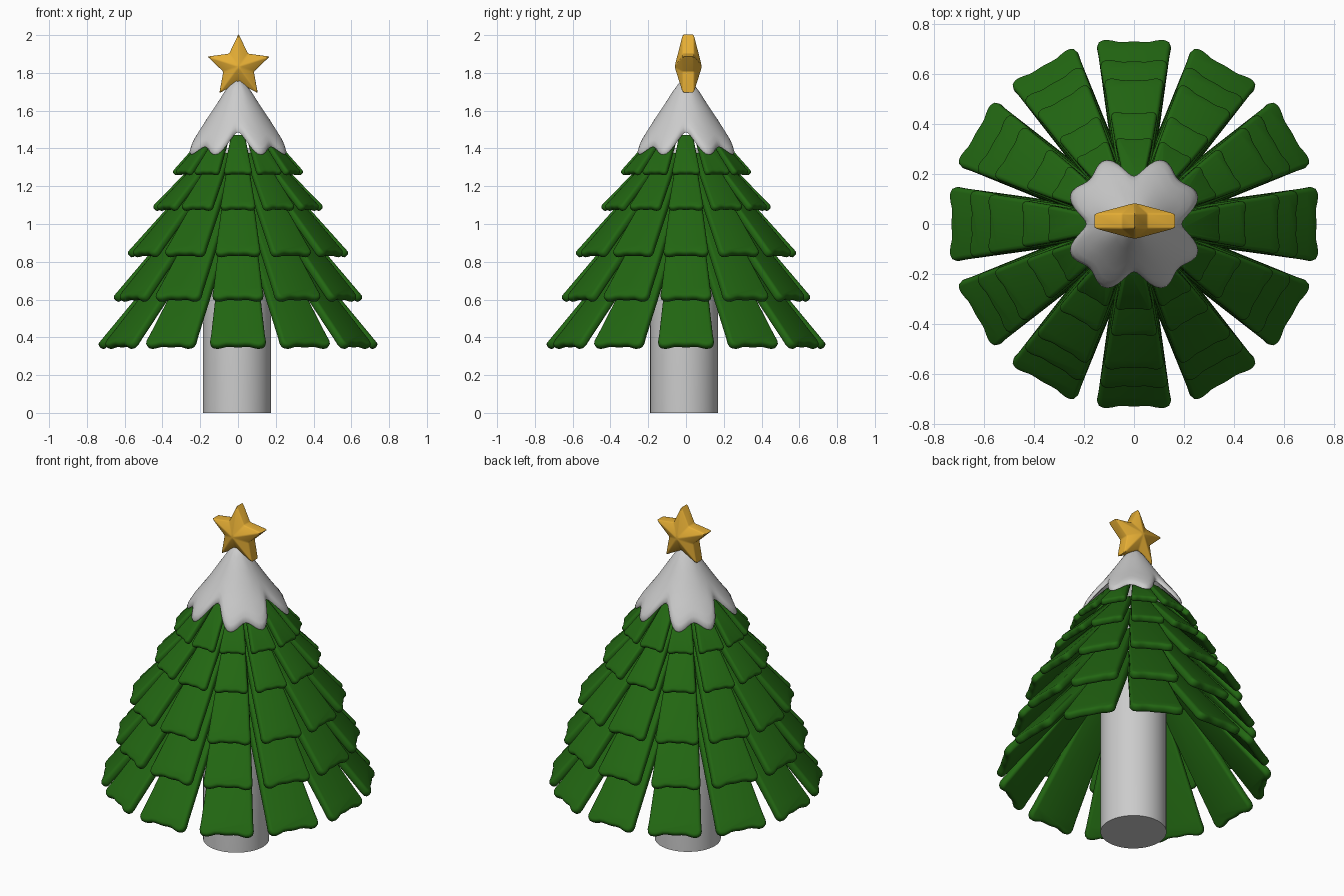
import bpy, bmesh
from math import sin, cos, pi, atan2, hypot, radians

if "Cube" in bpy.data.objects:
    bpy.data.objects.remove(bpy.data.objects["Cube"])


def material(name, rgb):
    m = bpy.data.materials.new(name)
    m.diffuse_color = (*rgb, 1)
    m.use_nodes = True
    m.node_tree.nodes["Principled BSDF"].inputs["Base Color"].default_value = m.diffuse_color
    return m


green = material("green", (0.016, 0.135, 0.006))
gold = material("gold", (0.78, 0.42, 0.035))


def finish(name, bm, mat=None, angle=40):
    bmesh.ops.recalc_face_normals(bm, faces=bm.faces)
    me = bpy.data.meshes.new(name)
    bm.to_mesh(me)
    bm.free()
    ob = bpy.data.objects.new(name, me)
    bpy.context.collection.objects.link(ob)
    if mat:
        me.materials.append(mat)
    bpy.ops.object.select_all(action='DESELECT')
    ob.select_set(True)
    bpy.context.view_layer.objects.active = ob
    bpy.ops.object.shade_smooth_by_angle(angle=radians(angle))
    return ob


def bridge(bm, a, b):
    n = len(a)
    for i in range(n):
        j = (i + 1) % n
        bm.faces.new((a[i], a[j], b[j], b[i]))


# Trunk: straight below, narrowing inside the branches
bm = bmesh.new()
rings = [[bm.verts.new((r * cos(2 * pi * i / 48) - 0.005, r * sin(2 * pi * i / 48) - 0.01, z))
          for i in range(48)] for r, z in [(0.18, 0), (0.18, 0.95), (0.13, 1.4)]]
for a, b in zip(rings, rings[1:]):
    bridge(bm, a, b)
bm.faces.new(rings[0])
bm.faces.new(rings[-1])
finish("trunk", bm)

# Branch tiers: rings of twelve sloping slabs with scalloped tips
HALF_TIP = [(0.96, 0.55), (1.0, 0.25), (0.97, 0.11), (0.87, 0.02), (0.72, 0.0),
            (0.57, 0.035), (0.42, 0.085), (0.25, 0.09), (0.12, 0.075)]


def branch_tier(name, tip_r, tip_z, in_r, in_z, w, root_r, thick):
    slope = atan2(in_z - tip_z, tip_r - in_r)
    length = (tip_r - root_r) / cos(slope)
    half = [(0.5 * w, length)] + [(u * w, v * w) for u, v in HALF_TIP]
    outline = half + [(0, 0.07 * w)] + [(-u, v) for u, v in reversed(half)]
    bm = bmesh.new()
    rims = []
    for k in range(12):
        t = k * pi / 6

        def place(u, v, n):
            r = tip_r - v * cos(slope) - n * sin(slope)
            z = tip_z + v * sin(slope) - n * cos(slope)
            return (r * cos(t) - u * sin(t), r * sin(t) + u * cos(t), z)

        top = [bm.verts.new(place(u, v, 0)) for u, v in outline]
        low = [bm.verts.new(place(u, v, thick)) for u, v in outline]
        for f in (bm.faces.new(top), bm.faces.new(low)):
            rims += list(f.edges)
        bridge(bm, top, low)
    bmesh.ops.recalc_face_normals(bm, faces=bm.faces)
    bmesh.ops.bevel(bm, geom=rims, offset=thick * 0.38, segments=3, profile=0.5,
                    affect='EDGES', clamp_overlap=True)
    finish(name, bm, green, 50)


TIERS = [  # tip radius, tip z, inner point r and z, half width, root radius, thickness
    (0.745, 0.360, 0.53, 0.62, 0.148, 0.20, 0.045),
    (0.665, 0.610, 0.47, 0.84, 0.135, 0.19, 0.045),
    (0.590, 0.845, 0.37, 1.09, 0.119, 0.18, 0.042),
    (0.455, 1.090, 0.27, 1.28, 0.092, 0.17, 0.038),
    (0.350, 1.275, 0.23, 1.41, 0.073, 0.17, 0.034),
]
for i, args in enumerate(TIERS):
    branch_tier(f"branch_tier_{i + 1}", *args)

# Snow cap: cone with a wavy, drooping hem
PROFILE = [(0, 1.765), (0.03, 1.755), (0.065, 1.71), (0.125, 1.615),
           (0.19, 1.52), (0.24, 1.455), (0.275, 1.405), (0.32, 1.36)]


def snow_z(r):
    for (r0, z0), (r1, z1) in zip(PROFILE, PROFILE[1:]):
        if r <= r1:
            return z0 + (z1 - z0) * (r - r0) / (r1 - r0)
    return PROFILE[-1][1]


bm = bmesh.new()
N = 96
hem = []
for i in range(N):
    t = 2 * pi * i / N
    hem.append(0.25 - 0.028 * cos(8 * t) - 0.03 * cos(4 * t))
rings = []
for s, drop in [(0.1, 0), (0.22, 0), (0.38, 0), (0.55, 0), (0.72, 0), (0.88, 0), (0.96, 0.005),
                (1.0, 0.02), (0.98, 0.037), (0.92, 0.042), (0.6, 0.045), (0.2, 0.05)]:
    ring = []
    for i in range(N):
        t = 2 * pi * i / N
        r = s * hem[i]
        ring.append(bm.verts.new((r * cos(t), r * sin(t), snow_z(r) - drop)))
    rings.append(ring)
for a, b in zip(rings, rings[1:]):
    bridge(bm, a, b)
tip = bm.verts.new((0, 0, 1.765))
inner = bm.verts.new((0, 0, 1.70))
for i in range(N):
    j = (i + 1) % N
    bm.faces.new((tip, rings[0][i], rings[0][j]))
    bm.faces.new((inner, rings[-1][j], rings[-1][i]))
finish("snow_cap", bm, None, 70)

# Star: faceted on both sides, with a thick rim and softened edges
bm = bmesh.new()
cy, cz = 0.012, 1.833
rims = []
for side in (-1, 1):
    rim = []
    for i in range(10):
        r = 0.173 if i % 2 == 0 else 0.085
        a = pi / 2 + i * pi / 5
        rim.append(bm.verts.new((r * cos(a) + 0.003, cy + side * 0.03, cz + r * sin(a))))
    peak = bm.verts.new((0.003, cy + side * 0.074, cz))
    for i in range(10):
        bm.faces.new((rim[i], rim[(i + 1) % 10], peak))
    rims.append(rim)
bridge(bm, *rims)
bmesh.ops.recalc_face_normals(bm, faces=bm.faces)
bmesh.ops.bevel(bm, geom=list(bm.edges), offset=0.006, segments=2, profile=0.5,
                affect='EDGES', clamp_overlap=True)
finish("star", bm, gold, 30)
